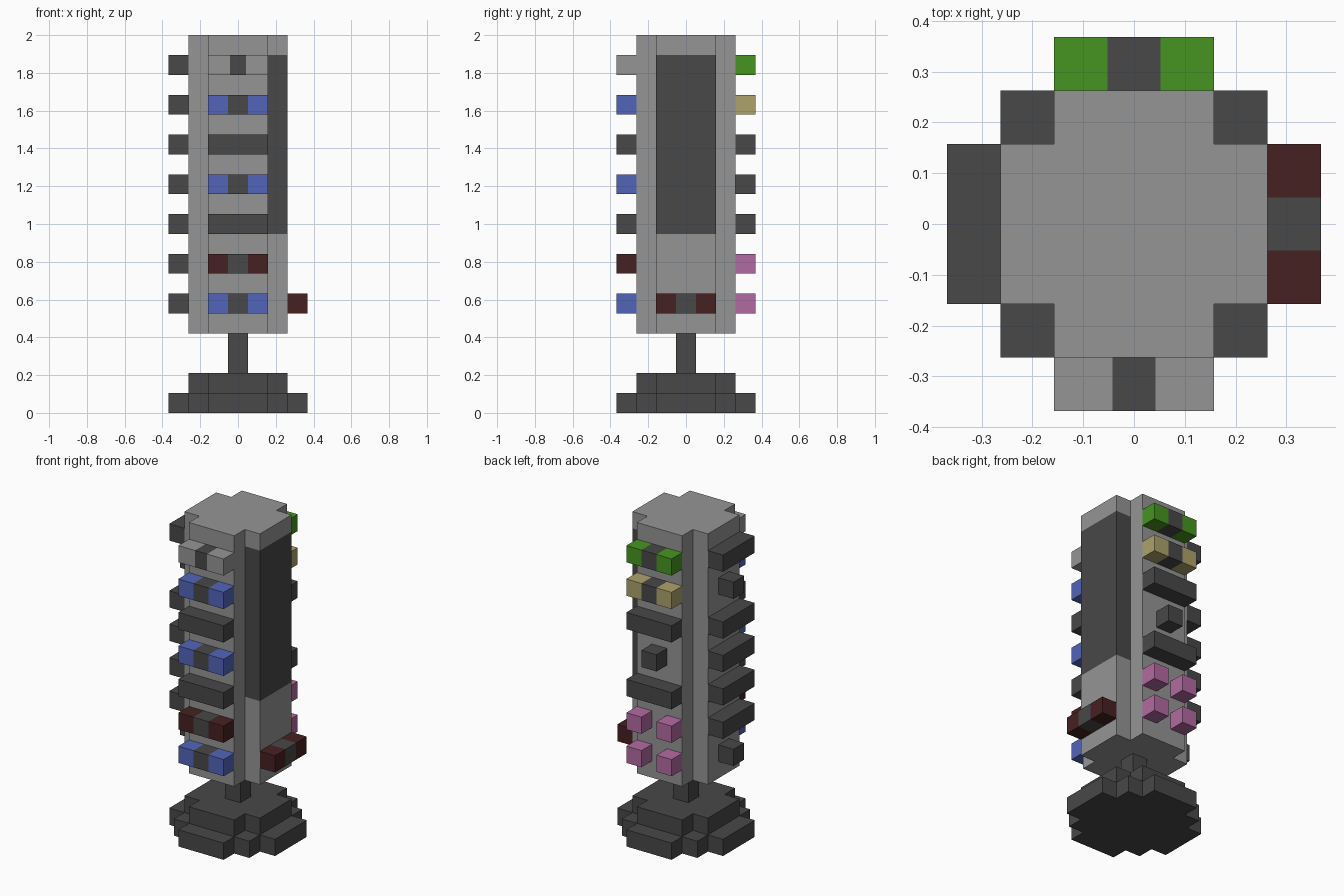
import bpy
import bmesh
from mathutils import Matrix, Vector

cube = bpy.data.objects.get("Cube")
if cube:
    bpy.data.objects.remove(cube)

U = 2 / 19  # one block


def material(name, rgb):
    m = bpy.data.materials.new(name)
    m.use_nodes = True
    m.diffuse_color = (*rgb, 1)
    m.node_tree.nodes["Principled BSDF"].inputs["Base Color"].default_value = (*rgb, 1)
    return m


GREY = material("light grey", (0.30, 0.30, 0.30))
DARK = material("dark grey", (0.065, 0.065, 0.065))
BLUE = material("blue", (0.085, 0.13, 0.49))
RED = material("dark red", (0.063, 0.015, 0.015))
GREEN = material("green", (0.062, 0.30, 0.015))
TAN = material("tan", (0.42, 0.36, 0.15))
PINK = material("pink", (0.45, 0.145, 0.36))


def finish(name, bm, mat):
    mesh = bpy.data.meshes.new(name)
    bmesh.ops.recalc_face_normals(bm, faces=bm.faces)
    bm.to_mesh(mesh)
    bm.free()
    mesh.materials.append(mat)
    ob = bpy.data.objects.new(name, mesh)
    bpy.context.collection.objects.link(ob)
    return ob


def box(name, lo, hi, mat, turn=Matrix()):
    """Box between two corners given in blocks, turned about z."""
    lo, hi = Vector(lo) * U, Vector(hi) * U
    bm = bmesh.new()
    bmesh.ops.create_cube(bm, size=1)
    bmesh.ops.scale(bm, vec=hi - lo, verts=bm.verts)
    bmesh.ops.translate(bm, vec=(lo + hi) / 2, verts=bm.verts)
    bmesh.ops.transform(bm, matrix=turn, verts=bm.verts)
    return finish(name, bm, mat)


def stepped_prism(name, steps, z0, z1, mat):
    """Blocky round prism; steps are the half widths from the arm end inwards."""
    quarter = []
    for far, near in zip(steps, reversed(steps)):
        if quarter:
            quarter.append((far, quarter[-1][1]))
        quarter.append((far, near))
    outline = []
    for k in range(4):
        turn = Matrix.Rotation(k * 1.5707963268, 3, "Z")
        outline += [turn @ Vector((x, y, 0)) for x, y in quarter]
    bm = bmesh.new()
    face = bm.faces.new([bm.verts.new((p.x * U, p.y * U, z0 * U)) for p in outline])
    top = bmesh.ops.extrude_face_region(bm, geom=[face])["geom"]
    verts = [v for v in top if isinstance(v, bmesh.types.BMVert)]
    bmesh.ops.translate(bm, vec=(0, 0, (z1 - z0) * U), verts=verts)
    return finish(name, bm, mat)


# Stand
stepped_prism("base_lower", (3.5, 2.5, 1.5), 0, 1, DARK)
stepped_prism("base_upper", (2.5, 1.5), 1, 2, DARK)
box("stem", (-0.5, -0.5, 2), (0.5, 0.5, 4), DARK)

# Column, with a dark panel filling part of its left rib
column = stepped_prism("column", (2.5, 1.5), 4, 19, GREY)
column.data.materials.append(DARK)
bm = bmesh.new()
bm.from_mesh(column.data)
for z in (9, 18):
    bmesh.ops.bisect_plane(bm, geom=bm.verts[:] + bm.edges[:] + bm.faces[:],
                           plane_co=(0, 0, z * U), plane_no=(0, 0, 1))
for f in bm.faces:
    c = f.calc_center_median() / U
    if 9 < c.z < 18 and c.x > 1.6 and abs(c.y) < 1.6:
        f.material_index = 1
bm.to_mesh(column.data)
bm.free()

# Rows of pegs on each side, from the bottom up: (end colour, middle colour)
BAR, CUBE = (DARK, DARK), (None, DARK)
rows = {
    "front": (0, [(BLUE, DARK), (RED, DARK), BAR, (BLUE, DARK), BAR, (BLUE, DARK), (GREY, DARK)]),
    "left": (1, [(RED, DARK)]),
    "back": (2, [(PINK, None), (PINK, None), BAR, CUBE, BAR, (TAN, DARK), (GREEN, DARK)]),
    "right": (3, [CUBE, BAR, BAR, BAR, BAR, CUBE, BAR]),
}
for side, (quarter_turns, pegs) in rows.items():
    turn = Matrix.Rotation(quarter_turns * 1.5707963268, 4, "Z")
    for i, (end, middle) in enumerate(pegs):
        z = 5 + 2 * i
        name = f"{side}_peg_{i + 1}"
        if end is middle:
            box(name, (-1.5, -3.5, z), (1.5, -2.5, z + 1), end, turn)
            continue
        half = 0.4 if end is GREY else 0.5
        if end:
            box(name + "_end_a", (-1.5, -3.5, z), (-half, -2.5, z + 1), end, turn)
            box(name + "_end_b", (half, -3.5, z), (1.5, -2.5, z + 1), end, turn)
        if middle:
            box(name + "_middle", (-half, -3.5, z), (half, -2.5, z + 1), middle, turn)
